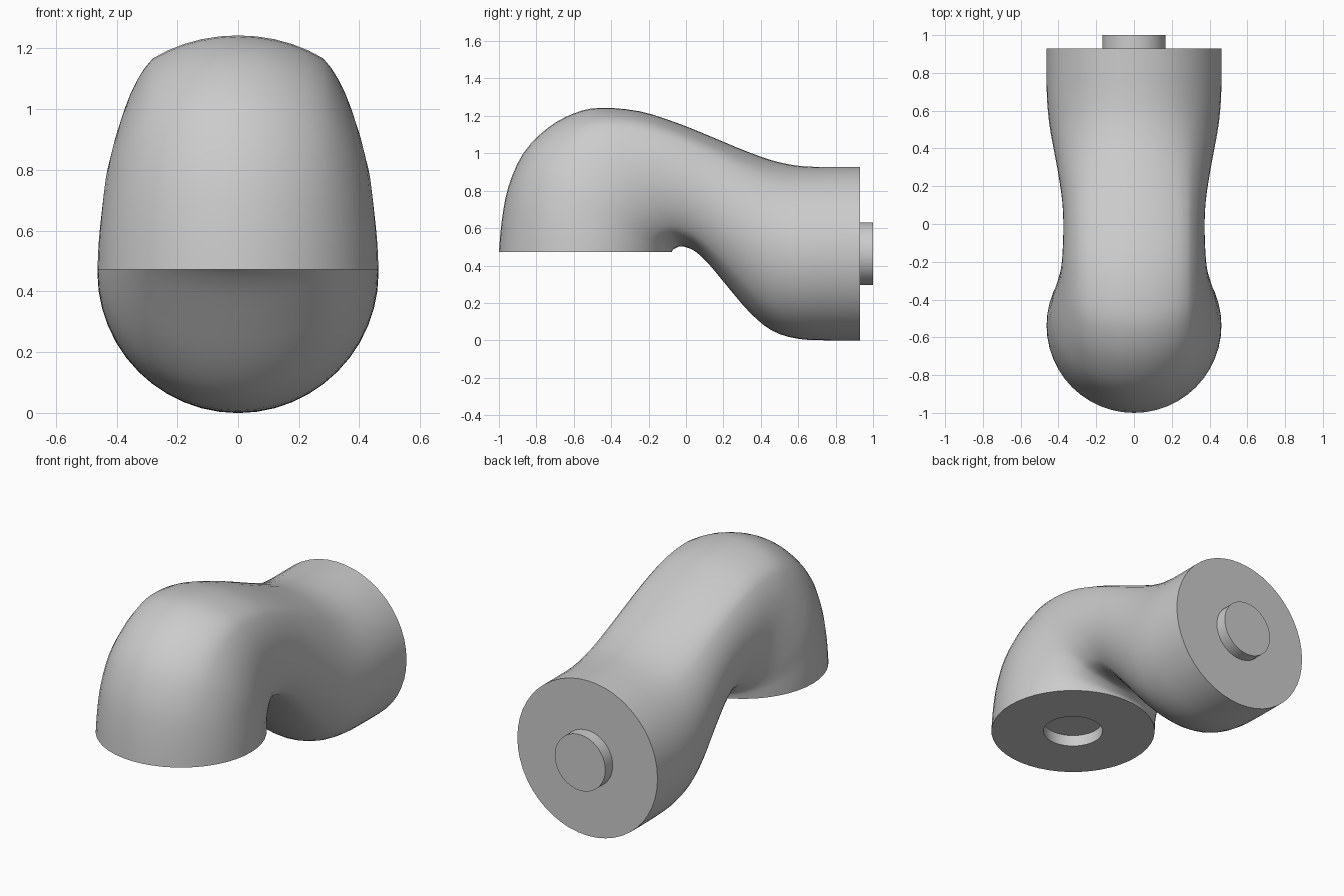
import bpy, bmesh, math
from mathutils import Vector

if "Cube" in bpy.data.objects:
    bpy.data.objects.remove(bpy.data.objects["Cube"])

R, PIN, SEG = 0.463, 0.167, 48
KINK = R * math.sin(math.radians(37.5))   # flat centre strip keeps its width

# Stations: outer y, outer z, inner y, inner z, half width
STATIONS = [
    (-1.0, .472, -.075, .472, .463), (-.985, .64, -.073, .478, .459),
    (-.95, .82, -.07, .483, .450), (-.87, 1.0, -.063, .489, .438),
    (-.74, 1.135, -.052, .495, .418), (-.60, 1.213, -.04, .50, .399),
    (-.46, 1.243, -.025, .503, .386), (-.25, 1.225, .0, .498, .377),
    (-.05, 1.163, .05, .475, .374), (.12, 1.095, .12, .41, .380),
    (.30, 1.02, .22, .29, .400), (.45, .965, .34, .15, .425),
    (.58, .936, .46, .052, .447), (.70, .927, .60, .008, .460),
    (.80, .926, .77, .0, .463), (.93, .926, .93, .0, .463),
]


def catmull(a, b, c, d, t):
    return tuple(0.5 * (2*q + (r-p)*t + (2*p-5*q+4*r-s)*t*t + (3*q-p-3*r+s)*t**3)
                 for p, q, r, s in zip(a, b, c, d))


def section(oy, oz, iy, iz, w):
    """Ring spanning outer to inner curve, with pinched sides."""
    outer, inner = Vector((0, oy, oz)), Vector((0, iy, iz))
    mid, up = (outer + inner) / 2, (outer - inner) / 2
    pts = []
    for i in range(SEG):
        a = 2 * math.pi * i / SEG
        x = R * math.sin(a)
        if abs(x) > KINK:
            x = math.copysign(KINK + (abs(x) - KINK) * (w - KINK) / (R - KINK), x)
        pts.append(mid + up * math.cos(a) + Vector((x, 0, 0)))
    return pts


def pin_ring(centre, up):
    """Round ring for the socket and peg."""
    return [Vector(centre) + Vector((PIN * math.sin(2*math.pi*i/SEG), 0, 0))
            + Vector(up) * PIN * math.cos(2*math.pi*i/SEG) for i in range(SEG)]


# Socket under the front opening
rings = [pin_ring((0, -.5375, z), (0, -1, 0)) for z in (.54, .472)]

# Curved pipe body
n = len(STATIONS)
for k in range(n - 1):
    p = [STATIONS[max(0, min(n - 1, k + j))] for j in (-1, 0, 1, 2)]
    rings += [section(*catmull(*p, t / 3)) for t in range(3)]
rings.append(section(*STATIONS[-1]))

# Peg on the rear face
rings += [pin_ring((0, y, .463), (0, 0, 1)) for y in (.93, 1.0)]

bm = bmesh.new()
loops = [[bm.verts.new(v) for v in ring] for ring in rings]
for a, b in zip(loops, loops[1:]):
    for i in range(SEG):
        j = (i + 1) % SEG
        bm.faces.new((a[i], a[j], b[j], b[i]))
bm.faces.new(loops[0])
bm.faces.new(loops[-1])
bmesh.ops.recalc_face_normals(bm, faces=bm.faces)
mesh = bpy.data.meshes.new("pipe_elbow")
bm.to_mesh(mesh)
bm.free()

pipe = bpy.data.objects.new("pipe_elbow", mesh)
bpy.context.collection.objects.link(pipe)
bpy.context.view_layer.objects.active = pipe
pipe.select_set(True)
bpy.ops.object.shade_smooth_by_angle(angle=math.radians(35))
